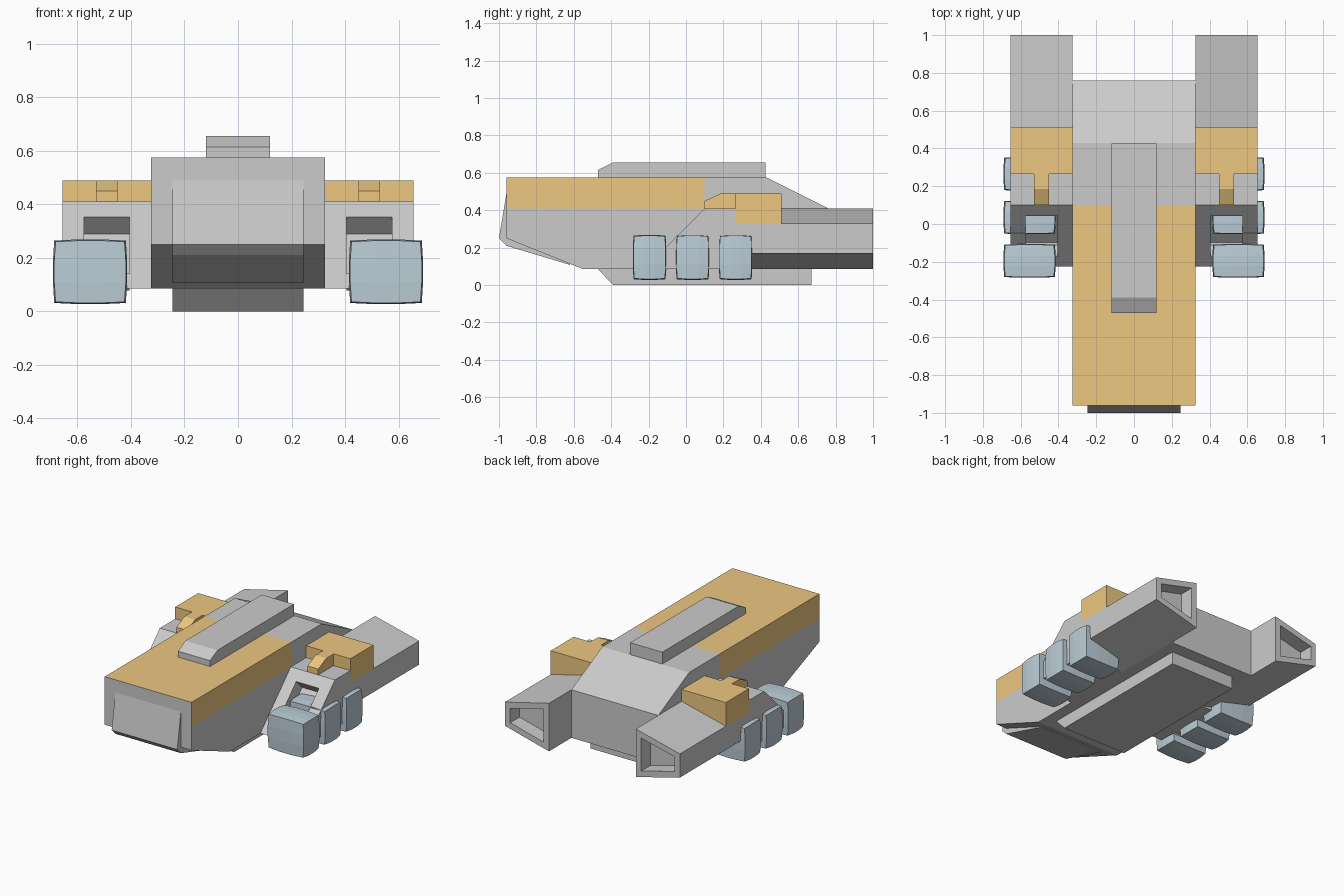
import bpy, bmesh
from mathutils import Vector

if "Cube" in bpy.data.objects:
    bpy.data.objects.remove(bpy.data.objects["Cube"])


def material(name, rgb):
    m = bpy.data.materials.new(name)
    m.diffuse_color = (*rgb, 1)
    m.use_nodes = True
    m.node_tree.nodes["Principled BSDF"].inputs["Base Color"].default_value = m.diffuse_color
    return m


GOLD = material("gold_paint", (0.85, 0.58, 0.22))
BLUE = material("blue_grey", (0.50, 0.61, 0.68))


def finish(name, bm, mat=None, mirror=False):
    bmesh.ops.recalc_face_normals(bm, faces=bm.faces)
    me = bpy.data.meshes.new(name)
    bm.to_mesh(me)
    bm.free()
    ob = bpy.data.objects.new(name, me)
    bpy.context.collection.objects.link(ob)
    if mat:
        me.materials.append(mat)
    if mirror:
        ob.modifiers.new("mirror", 'MIRROR').use_mirror_merge = False
    return ob


def prism(profile, a, b, axis='X'):
    """Extrude a (y,z) profile along X, or an (x,z) profile along Y."""
    bm = bmesh.new()
    place = (lambda p, t: (t, *p)) if axis == 'X' else (lambda p, t: (p[0], t, p[1]))
    ends = [[bm.verts.new(place(p, t)) for p in profile] for t in (a, b)]
    for e in ends:
        bm.faces.new(e)
    n = len(profile)
    for i in range(n):
        j = (i + 1) % n
        bm.faces.new((ends[0][i], ends[0][j], ends[1][j], ends[1][i]))
    bmesh.ops.recalc_face_normals(bm, faces=bm.faces)
    return bm


def rect(a0, a1, z0, z1):
    return [(a0, z0), (a1, z0), (a1, z1), (a0, z1)]


def recess(bm, direction, rim, depth):
    """Inset the face looking in a direction and push it inward."""
    d = Vector(direction).normalized()
    bm.normal_update()
    face = max(bm.faces, key=lambda f: f.normal.dot(d))
    bmesh.ops.inset_region(bm, faces=[face], thickness=rim, use_even_offset=True)
    bmesh.ops.inset_region(bm, faces=[face], thickness=0, depth=-depth)


W = 0.325    # hull half width
OUT = 0.655  # outer face of side pods

# main hull, with a step where the painted roof sits
finish("hull", prism([(-0.96, 0.25), (-0.55, 0.085), (0.76, 0.085), (0.76, 0.41),
                      (0.43, 0.575), (0.10, 0.575), (0.10, 0.41), (-0.96, 0.41)], -W, W))

# painted roof, its front face left grey
roof = finish("roof_panel", prism(rect(-0.96, 0.10, 0.41, 0.575), -W, W), GOLD)
roof.data.materials.append(None)
for p in roof.data.polygons:
    if p.normal.y < -0.9:
        p.material_index = 1

# nose plate, roof ridge and belly plate
finish("nose_plate", prism([(-0.96, 0.49), (-1.0, 0.25), (-0.96, 0.21),
                            (-0.62, 0.108), (-0.60, 0.2), (-0.9, 0.49)], -0.245, 0.245))
finish("roof_ridge", prism([(-0.47, 0.575), (0.425, 0.575), (0.425, 0.655),
                            (-0.39, 0.655), (-0.47, 0.615)], -0.12, 0.12))
finish("belly_plate", prism([(-0.47, 0.085), (-0.39, 0.0), (0.67, 0.0),
                             (0.67, 0.085)], -0.245, 0.245))

# side pod front with recessed sloping face
bm = prism([(-0.225, 0.085), (0.265, 0.085), (0.265, 0.41), (0.10, 0.41)], W, OUT)
recess(bm, (0, -1, 1), 0.08, 0.09)
finish("side_pod", bm, mirror=True)

# tapered engine with hollow exhaust
bm = prism([(W, 0.085), (OUT, 0.17), (OUT, 0.33), (W, 0.41)], 0.265, 1.0, 'Y')
recess(bm, (0, 1, 0), 0.04, 0.10)
finish("engine", bm, mirror=True)

# painted pod housing and its forward spur
finish("pod_housing", prism(rect(0.265, 0.51, 0.33, 0.49), W, OUT), GOLD, True)
finish("housing_spur", prism([(0.10, 0.41), (0.265, 0.41), (0.265, 0.49),
                              (0.185, 0.49), (0.10, 0.45)], 0.45, 0.53), GOLD, True)

# bulging block-shaped running gear, three per side
for i, y in enumerate((-0.195, 0.035, 0.265)):
    bm = bmesh.new()
    bmesh.ops.create_cube(bm, size=2)
    bmesh.ops.subdivide_edges(bm, edges=bm.edges[:], cuts=2, use_grid_fill=True)
    half = (0.14, 0.09, 0.122)
    for v in bm.verts:
        c = v.co.copy()
        v.co = [c[k] * half[k] * (1 - 0.04 * (c.length_squared - c[k] ** 2)) for k in range(3)]
        v.co += Vector((0.553, y, 0.148))
    finish(f"running_block_{i + 1}", bm, BLUE, True)
